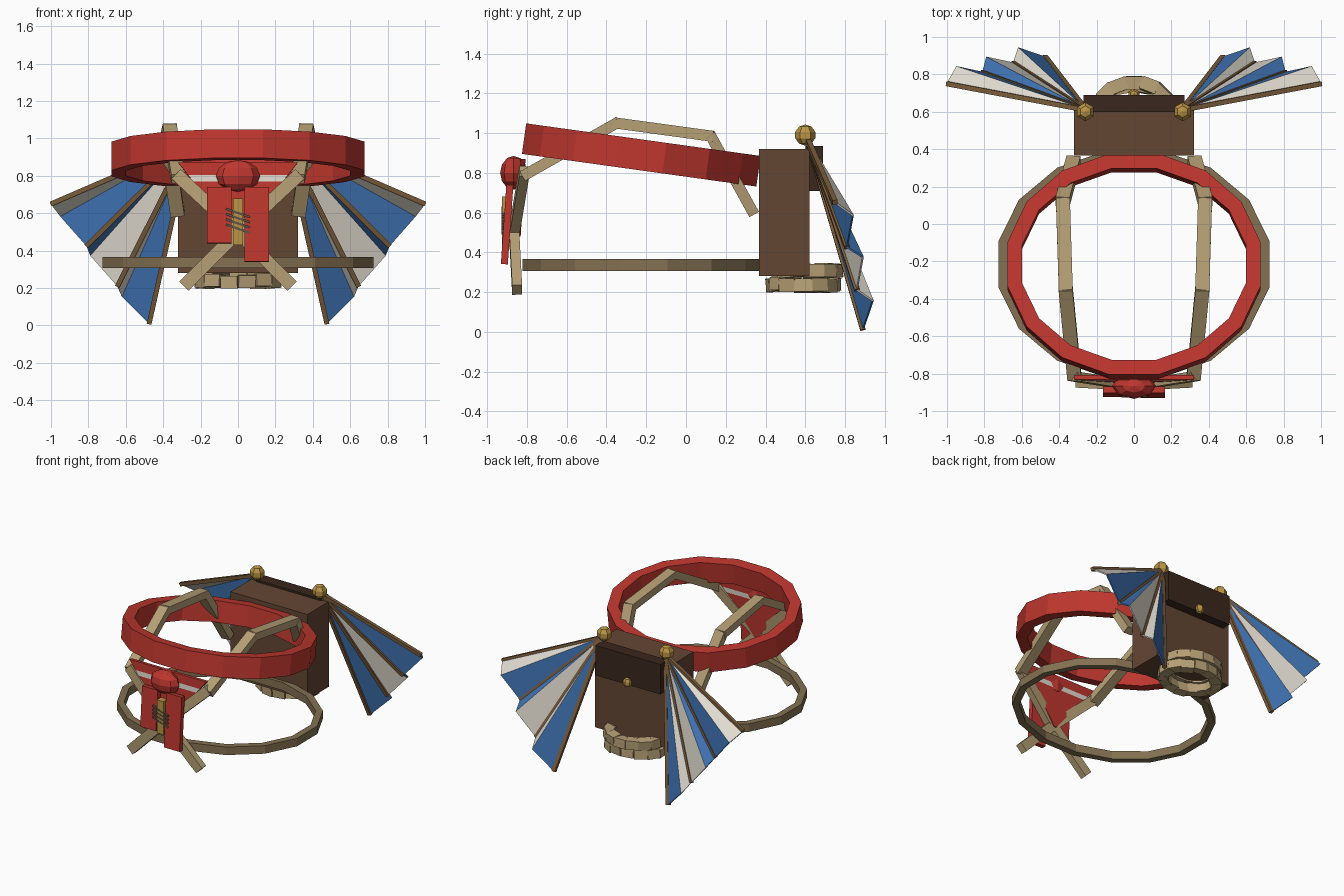
import bpy, bmesh, math, random
from mathutils import Vector, Matrix, Euler

if "Cube" in bpy.data.objects:
    bpy.data.objects.remove(bpy.data.objects["Cube"])

random.seed(4)

def mat(name, c):
    m = bpy.data.materials.new(name)
    m.diffuse_color = (*c, 1)
    m.use_nodes = True
    m.node_tree.nodes["Principled BSDF"].inputs["Base Color"].default_value = m.diffuse_color
    return m

RED = mat("red_cloth", (.52, .038, .028))
BROWN = mat("brown_leather", (.127, .061, .034))
DARK = mat("dark_leather", (.042, .021, .013))
TAN = mat("tan_strap", (.47, .35, .18))
BELT = mat("belt_leather", (.23, .165, .085))
ROD = mat("rod_wood", (.2, .11, .045))
BLUE = mat("blue_fabric", (.05, .17, .45))
WHITE = mat("cream_fabric", (.75, .71, .63))
GOLD = mat("gold", (.5, .3, .06))
ROPE = mat("wrap_cord", (.12, .09, .06))

def finish(bm, name, *mats, normals=True):
    if normals:
        bmesh.ops.recalc_face_normals(bm, faces=bm.faces)
    me = bpy.data.meshes.new(name)
    bm.to_mesh(me)
    bm.free()
    for m in mats:
        me.materials.append(m)
    ob = bpy.data.objects.new(name, me)
    bpy.context.collection.objects.link(ob)
    return ob

def box(name, c, size, m, rot=(0, 0, 0)):
    bm = bmesh.new()
    M = Matrix.LocRotScale(Vector(c), Euler(rot), Vector(size))
    bmesh.ops.create_cube(bm, size=1, matrix=M)
    return finish(bm, name, m)

def ball(name, c, r, m, seg=6, rings=5):
    bm = bmesh.new()
    M = Matrix.LocRotScale(Vector(c), None, Vector(r))
    bmesh.ops.create_uvsphere(bm, u_segments=seg, v_segments=rings, radius=1, matrix=M)
    return finish(bm, name, m)

def beams(name, pts, w, t, hint, m, ext=.012):
    """Chain of rectangular bars along pts; w is the size along hint."""
    bm = bmesh.new()
    for a, b in zip(pts, pts[1:]):
        a, b = Vector(a), Vector(b)
        d = (b - a).normalized()
        h = Vector(hint)
        h = (h - d * h.dot(d)).normalized()
        n = d.cross(h)
        R = Matrix((h, n, d)).transposed().to_4x4()
        S = Matrix.Diagonal((w, t, (b - a).length + 2 * ext, 1))
        bmesh.ops.create_cube(bm, size=1, matrix=Matrix.Translation((a + b) / 2) @ R @ S)
    return finish(bm, name, m)

def hoop(name, c, rx, ry, thick, h, m, tilt=0):
    """16-sided oval band with flat sides."""
    bm = bmesh.new()
    rows = []
    for i in range(16):
        a = (i + .5) * math.tau / 16
        rows.append([bm.verts.new(((rx - k) * math.cos(a), (ry - k) * math.sin(a), z))
                     for k, z in ((0, -h/2), (0, h/2), (thick, h/2), (thick, -h/2))])
    for i in range(16):
        p, q = rows[i], rows[(i + 1) % 16]
        for j in range(4):
            k = (j + 1) % 4
            bm.faces.new((p[j], q[j], q[k], p[k]))
    ob = finish(bm, name, m)
    ob.location = c
    ob.rotation_euler.x = tilt
    return ob

# Backpack with flap and button
box("backpack", (0, .495, .6), (.64, .255, .64), BROWN)
box("backpack_flap", (0, .645, .822), (.54, .09, .225), DARK)
ball("flap_button", (0, .695, .73), (.035, .03, .035), GOLD)

# Scarf hoop and belt
hoop("scarf_ring", (0, -.225, .89), .69, .607, .08, .155, RED, -math.atan(.139))
hoop("belt", (0, -.215, .337), .74, .62, .05, .06, BELT)

# Rope coil under the pack: two stacked rings of blocks
bm = bmesh.new()
for layer, (rx, ry, cy, z) in enumerate(((.195, .15, .59, .235), (.185, .145, .61, .305))):
    for i in range(14):
        a = (i + .5 * layer) * math.tau / 14
        p = Vector((rx * math.cos(a), cy + ry * math.sin(a), z + random.uniform(-.006, .006)))
        ang = math.atan2(ry * math.cos(a), -rx * math.sin(a))
        M = Matrix.LocRotScale(p, Euler((random.uniform(-.15, .15), 0, ang)), Vector((.092, .07, .066)))
        bmesh.ops.create_cube(bm, size=1, matrix=M)
finish(bm, "rope_coil", TAN)

# Fan wings, straps and hinges on both sides
TIPS = ((1.0, .75, .65), (.95, .84, .585), (.81, .81, .425), (.79, .89, .375),
        (.645, .86, .21), (.62, .94, .155), (.475, .89, .01))
for s, side in ((-1, "left"), (1, "right")):
    apex = Vector((s * .26, .61, .97))
    tips = [Vector((s * x, y, z)) for x, y, z in TIPS]
    bm = bmesh.new()
    top = bm.verts.new(apex)
    rim = [bm.verts.new(t) for t in tips]
    for i in range(6):
        f = bm.faces.new((top, rim[i], rim[i + 1]))
        f.material_index = (1, 0, 0, 1, 1, 0)[i]
    fan = finish(bm, f"{side}_wing_fabric", BLUE, WHITE)
    sol = fan.modifiers.new("thickness", 'SOLIDIFY')
    sol.thickness, sol.offset = .01, 0
    for i in (0, 2, 4, 6):
        beams(f"{side}_wing_rod_{i // 2 + 1}", [apex, tips[i]], .026, .026, (0, 1, 0), ROD, 0)
    ball(f"{side}_wing_hinge", (s * .26, .6, .99), (.053, .053, .053), GOLD)
    beams(f"{side}_shoulder_strap",
          [(s * x, y, z) for x, y, z in ((.325, .335, .605), (.38, .125, .985),
           (.365, -.35, 1.05), (.32, -.81, .79))], .075, .055, (1, 0, 0), TAN)
    beams(f"{side}_cross_strap",
          [(s * x, y, z) for x, y, z in ((.32, -.815, .8), (0, -.865, .5), (-.28, -.85, .22))],
          .05, .07, (0, 1, 0), TAN)

# Neckerchief triangle with a pale stripe
bm = bmesh.new()
apex_z, top_z, half = .47, .87, .32
def row(z):
    k = (z - apex_z) / (top_z - apex_z)
    return [bm.verts.new((q * half * k, -.845 + .025 * k, z)) for q in (-1, 1)]
rows = [row(z) for z in (top_z, .805, .77, .48)]
for i in range(3):
    f = bm.faces.new((*rows[i], *reversed(rows[i + 1])))
    f.material_index = int(i == 1)
bib = finish(bm, "neckerchief", RED, WHITE)
sol = bib.modifiers.new("thickness", 'SOLIDIFY')
sol.thickness, sol.offset = .025, 0

# Knot and hanging tails
ball("neckerchief_knot", (0, -.867, .8), (.118, .068, .085), RED, 8, 6)
box("neckerchief_tail_left", (-.1, -.897, .59), (.13, .035, .3), RED, (-.07, 0, 0))
box("neckerchief_tail_right", (.1, -.9, .54), (.13, .035, .4), RED, (-.07, 0, 0))

# Gold whistle bound with cord
beams("whistle", [(0, -.9, .43), (0, -.9, .68)], .05, .055, (0, 1, 0), GOLD, 0)
for i in range(4):
    z = .51 + .028 * i
    beams(f"cord_wrap_{i + 1}", [(-.065, -.92, z + .03), (.065, -.92, z - .015)], .014, .012, (0, 1, 0), ROPE, 0)
